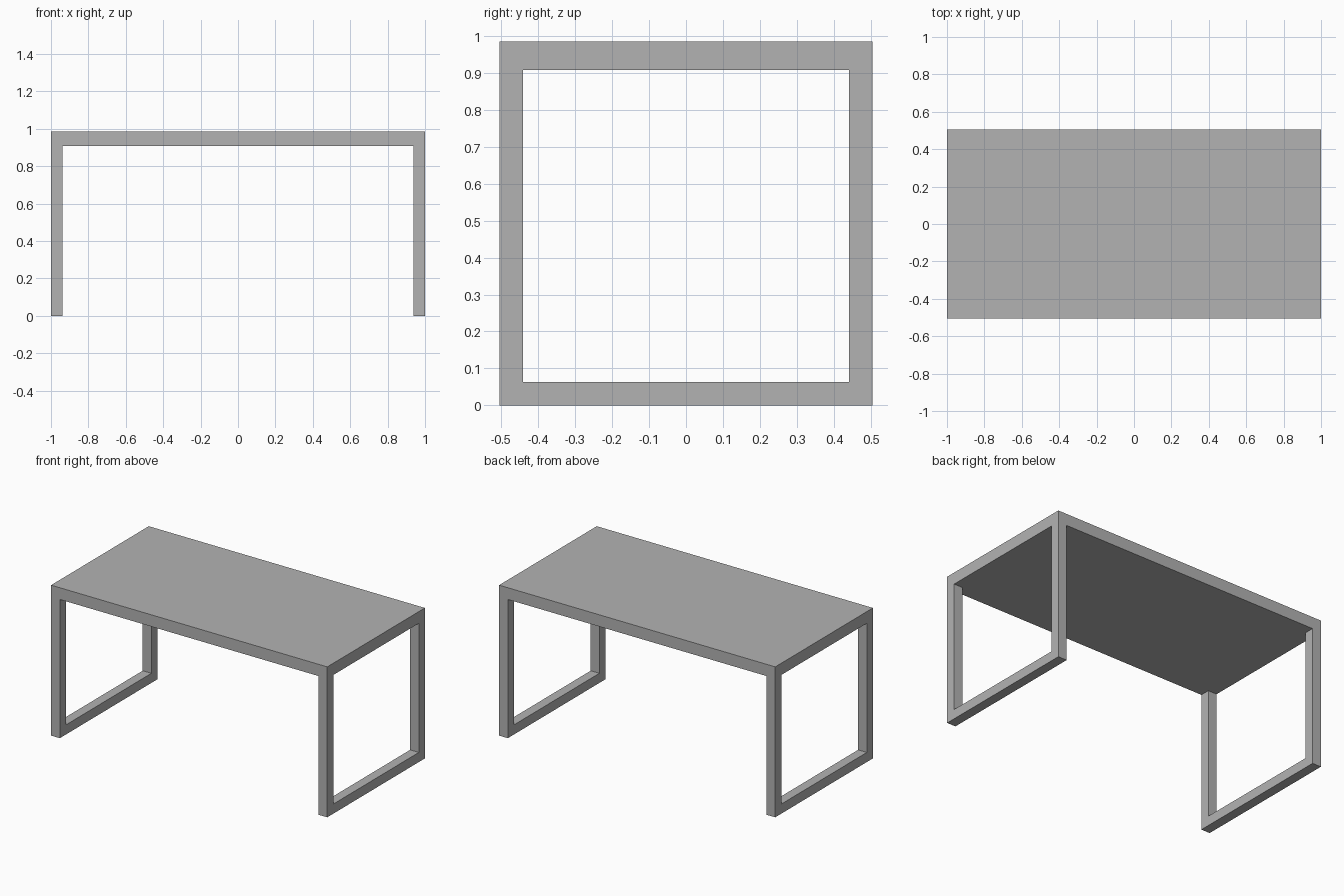
import bpy
import bmesh
from mathutils import Matrix, Vector

if "Cube" in bpy.data.objects:
    bpy.data.objects.remove(bpy.data.objects["Cube"])

grey = bpy.data.materials.new("plain grey")
grey.diffuse_color = (0.45, 0.45, 0.45, 1)
grey.use_nodes = True
grey.node_tree.nodes["Principled BSDF"].inputs["Base Color"].default_value = grey.diffuse_color

HALF_X, HALF_Y = 1.0, 0.505   # outer half sizes
BAR = 0.063                   # square leg section
TOP_Z, UNDER_Z = 0.985, 0.908 # table top faces


def box(name, low, high):
    low, high = Vector(low), Vector(high)
    bm = bmesh.new()
    bmesh.ops.create_cube(bm, size=1, matrix=Matrix.Translation((low + high) / 2)
                          @ Matrix.Diagonal((*(high - low), 1)))
    mesh = bpy.data.meshes.new(name)
    bm.to_mesh(mesh)
    bm.free()
    mesh.materials.append(grey)
    obj = bpy.data.objects.new(name, mesh)
    bpy.context.collection.objects.link(obj)
    return obj


# Table top
box("table_top", (-HALF_X, -HALF_Y, UNDER_Z), (HALF_X, HALF_Y, TOP_Z))

# A U-shaped leg frame under each end: floor rail and two uprights
for side, x in (("left", -HALF_X), ("right", HALF_X - BAR)):
    box(f"{side}_floor_rail", (x, -HALF_Y, 0), (x + BAR, HALF_Y, BAR))
    for end, y in (("front", -HALF_Y), ("back", HALF_Y - BAR)):
        box(f"{side}_{end}_leg", (x, y, BAR), (x + BAR, y + BAR, UNDER_Z))
